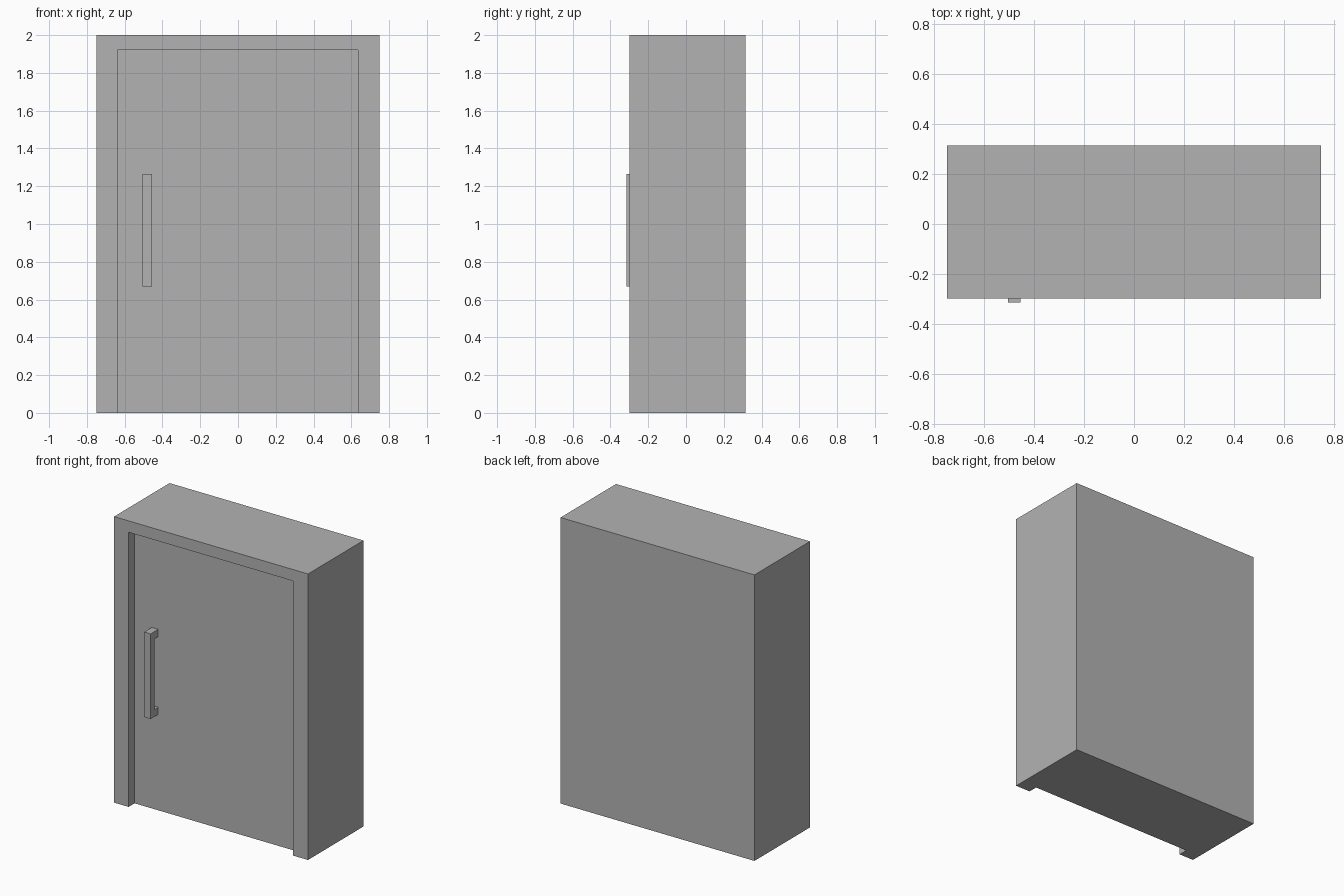
import bpy
import bmesh
from mathutils import Vector

cube = bpy.data.objects.get("Cube")
if cube:
    bpy.data.objects.remove(cube, do_unlink=True)

# Single plain grey finish
grey = bpy.data.materials.new("plain_grey")
grey.use_nodes = True
colour = (0.45, 0.45, 0.45, 1)
grey.diffuse_color = colour
grey.node_tree.nodes["Principled BSDF"].inputs["Base Color"].default_value = colour


def extrude_profile(name, points, direction):
    """Make a solid by extruding a flat outline along a direction."""
    bm = bmesh.new()
    face = bm.faces.new([bm.verts.new(p) for p in points])
    result = bmesh.ops.extrude_face_region(bm, geom=[face])
    moved = [g for g in result["geom"] if isinstance(g, bmesh.types.BMVert)]
    bmesh.ops.translate(bm, verts=moved, vec=Vector(direction))
    if not face.is_valid or len(bm.faces) < len(points) + 2:
        bm.faces.new([v for v in bm.verts if v not in moved])
    bmesh.ops.recalc_face_normals(bm, faces=bm.faces)
    mesh = bpy.data.meshes.new(name)
    bm.to_mesh(mesh)
    bm.free()
    mesh.materials.append(grey)
    obj = bpy.data.objects.new(name, mesh)
    bpy.context.collection.objects.link(obj)
    return obj


def box(name, low, high):
    (x0, y0, z0), (x1, y1, z1) = low, high
    outline = [(x0, y0, z0), (x1, y0, z0), (x1, y1, z0), (x0, y1, z0)]
    return extrude_profile(name, outline, (0, 0, z1 - z0))


FRONT, DOOR, BACK = -0.298, -0.232, 0.315

# Cabinet body with a shallow door recess, open at the floor
body = box("cabinet_body", (-0.75, FRONT, 0), (0.75, BACK, 2))
cutter = box("recess_cutter", (-0.638, FRONT - 0.1, -0.1), (0.636, DOOR, 1.92))
cutter.hide_render = True
cut = body.modifiers.new("door_recess", "BOOLEAN")
cut.operation = "DIFFERENCE"
cut.solver = "EXACT"
cut.object = cutter
bpy.context.view_layer.objects.active = body
bpy.ops.object.modifier_apply(modifier=cut.name)
bpy.data.objects.remove(cutter, do_unlink=True)

# Bracket-shaped door handle: a bar with a foot at each end
grip, bar, low, high, foot = -0.315, -0.275, 0.67, 1.265, 0.05
side = [(grip, low), (DOOR, low), (DOOR, low + foot), (bar, low + foot),
        (bar, high - foot), (DOOR, high - foot), (DOOR, high), (grip, high)]
extrude_profile("door_handle", [(-0.505, y, z) for y, z in side], (0.05, 0, 0))
